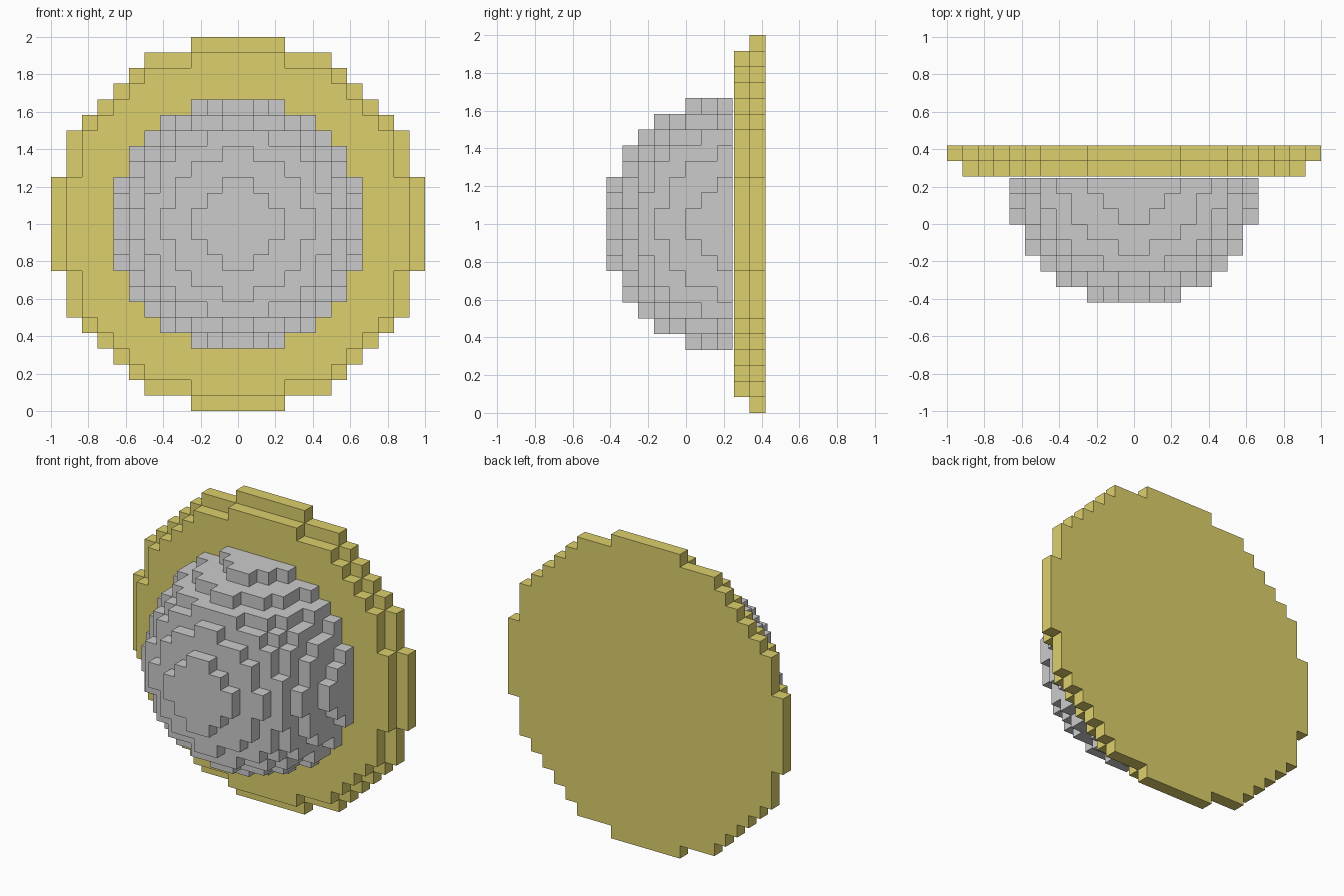
import bpy, bmesh

if "Cube" in bpy.data.objects:
    bpy.data.objects.remove(bpy.data.objects["Cube"])

U = 1 / 12          # edge of one cube
CZ = 1.0            # height of the shared centre


def ball_cells(radius):
    """Half ball of cubes; layer k = 0 is the flat back, k grows to the front."""
    r = range(-radius, radius)
    return {(i, k, j) for i in r for j in r for k in range(radius)
            if (i + .5) ** 2 + (j + .5) ** 2 + (k + .5) ** 2 < radius ** 2}


def disc_cells(radii):
    """Stacked discs of cubes, one radius per layer from back to front."""
    return {(i, k, j) for k, R in enumerate(radii)
            for i in range(-R, R) for j in range(-R, R)
            if (i + .5) ** 2 + (j + .5) ** 2 < R ** 2}


def stepped_solid(name, cells, back_y):
    """Keep only the exposed cube faces and weld them into one shell."""
    bm = bmesh.new()
    cache = {}

    def vert(p):
        if p not in cache:
            cache[p] = bm.verts.new((p[0] * U, back_y - p[1] * U, CZ + p[2] * U))
        return cache[p]

    for c in cells:
        for axis in range(3):
            for side in (0, 1):
                n = list(c)
                n[axis] += 1 if side else -1
                if tuple(n) in cells:
                    continue
                a, b = (axis + 1) % 3, (axis + 2) % 3
                loop = []
                for da, db in ((0, 0), (1, 0), (1, 1), (0, 1)):
                    p = list(c)
                    p[axis] += side
                    p[a] += da
                    p[b] += db
                    loop.append(vert(tuple(p)))
                # y runs backwards, so the winding is mirrored
                bm.faces.new(loop[::-1] if side else loop)
    bm.normal_update()
    mesh = bpy.data.meshes.new(name)
    bm.to_mesh(mesh)
    bm.free()
    obj = bpy.data.objects.new(name, mesh)
    bpy.context.collection.objects.link(obj)
    return obj


# Grey half ball in front
stepped_solid("dome", ball_cells(8), 0.247)

# Yellow backing plate of two stepped layers
plate = stepped_solid("backing_plate", disc_cells((12, 11)), 0.42)
mat = bpy.data.materials.new("yellow")
mat.diffuse_color = (0.72, 0.63, 0.15, 1)
mat.use_nodes = True
mat.node_tree.nodes["Principled BSDF"].inputs["Base Color"].default_value = mat.diffuse_color
plate.data.materials.append(mat)
